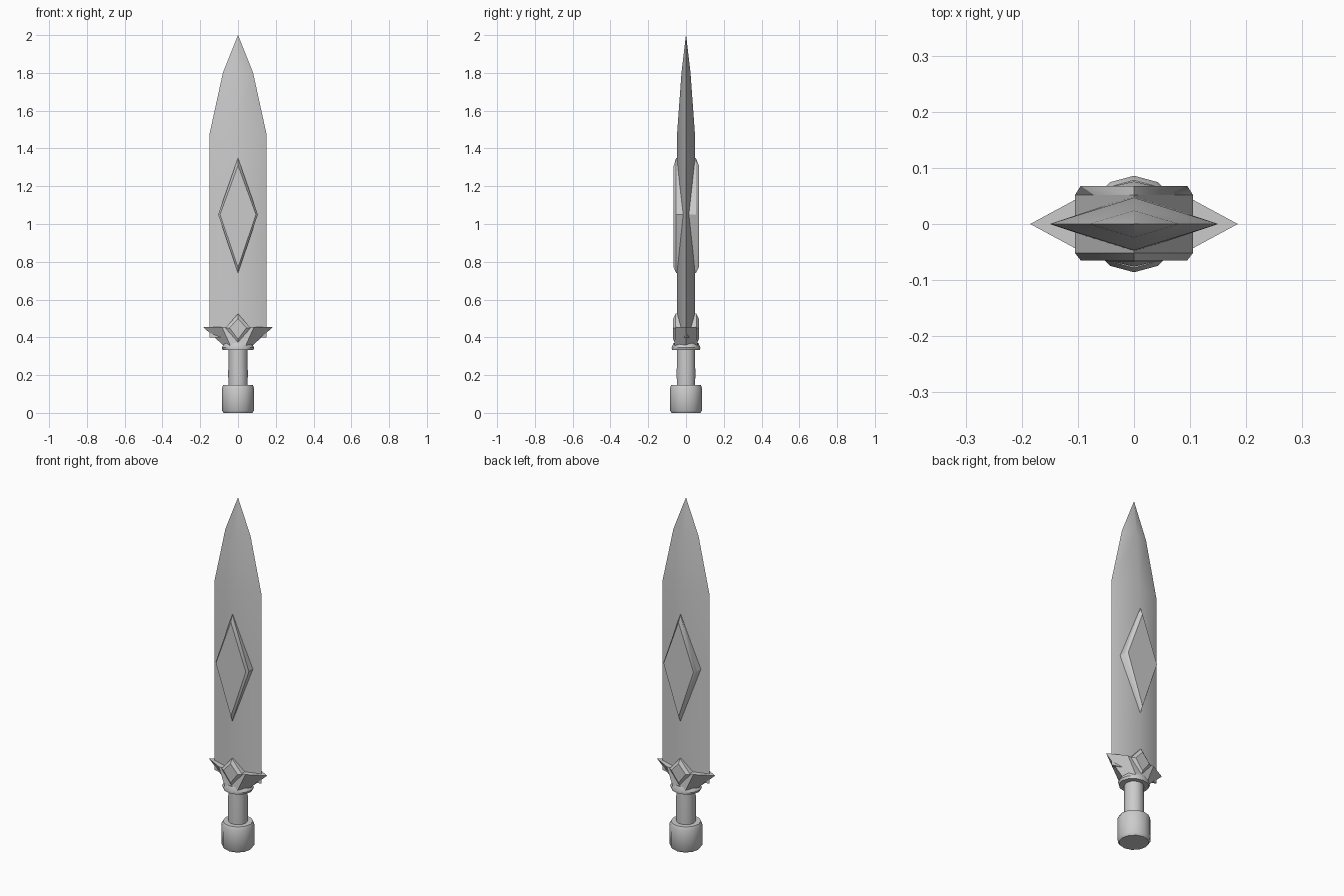
import bpy, bmesh, math
from mathutils import Matrix

if "Cube" in bpy.data.objects:
    bpy.data.objects.remove(bpy.data.objects["Cube"])


def loft(name, rings, angle=35):
    """Skin a list of equal-length closed point rings and cap both ends."""
    bm = bmesh.new()
    loops = [[bm.verts.new(p) for p in ring] for ring in rings]
    n = len(loops[0])
    for a, b in zip(loops, loops[1:]):
        for i in range(n):
            j = (i + 1) % n
            bm.faces.new((a[i], a[j], b[j], b[i]))
    bm.faces.new(loops[0][::-1])
    bm.faces.new(loops[-1])
    bmesh.ops.remove_doubles(bm, verts=bm.verts, dist=1e-5)
    bmesh.ops.recalc_face_normals(bm, faces=bm.faces)
    mesh = bpy.data.meshes.new(name)
    bm.to_mesh(mesh)
    bm.free()
    ob = bpy.data.objects.new(name, mesh)
    bpy.context.collection.objects.link(ob)
    bpy.ops.object.select_all(action='DESELECT')
    ob.select_set(True)
    bpy.context.view_layer.objects.active = ob
    bpy.ops.object.shade_smooth_by_angle(angle=math.radians(angle))
    return ob


def diamond(w, t, z):
    return [(w, 0, z), (0, t, z), (-w, 0, z), (0, -t, z)]


def hexagon(w, wi, t, z):
    return [(w, 0, z), (wi, t, z), (-wi, t, z), (-w, 0, z), (-wi, -t, z), (wi, -t, z)]


def circle(rx, ry, z, n):
    return [(rx * math.cos(math.tau * i / n), ry * math.sin(math.tau * i / n), z)
            for i in range(n)]


def plate(name, levels, zc):
    """Rhombus plate through the sword; levels are (y, half width, up, down)."""
    return loft(name, [[(w, y, zc), (0, y, zc + up), (-w, y, zc), (0, y, zc - dn)]
                       for y, w, up, dn in levels])


# Blade with a central ridge tapering to the tip
loft("blade", [diamond(*s) for s in (
    (0.15, 0.046, 0.40), (0.15, 0.05, 1.1), (0.15, 0.047, 1.48),
    (0.08, 0.024, 1.80), (0.0005, 0.0005, 2.0))], 60)

# Raised rhombus on both faces of the blade
plate("blade_inlay", [(-0.065, 0.095, 0.26, 0.28), (-0.052, 0.105, 0.30, 0.31),
                      (0.052, 0.105, 0.30, 0.31), (0.068, 0.095, 0.26, 0.28)], 1.05)

# Flared crossguard
loft("crossguard", [hexagon(0.075, 0.04, 0.062, 0.355),
                    hexagon(0.185, 0.085, 0.054, 0.455)])

# Small rhombus gem on both faces of the guard
plate("guard_gem", [(-0.068, 0.045, 0.05, 0.06), (-0.055, 0.066, 0.075, 0.088),
                    (0.055, 0.066, 0.075, 0.088), (0.068, 0.045, 0.05, 0.06)], 0.45)

# Collar below the guard
loft("collar", [circle(0.08, 0.074, 0.332, 12), circle(0.086, 0.076, 0.345, 12),
                circle(0.072, 0.066, 0.37, 12)])

# Grip
loft("grip", [circle(0.05, 0.05, 0.13, 10), circle(0.052, 0.052, 0.2, 10),
              circle(0.05, 0.05, 0.34, 10)], 45)

# Pommel with softened rims
loft("pommel", [circle(r, r, z, 12) for r, z in (
    (0.076, 0), (0.085, 0.012), (0.086, 0.13), (0.078, 0.147))], 50)
